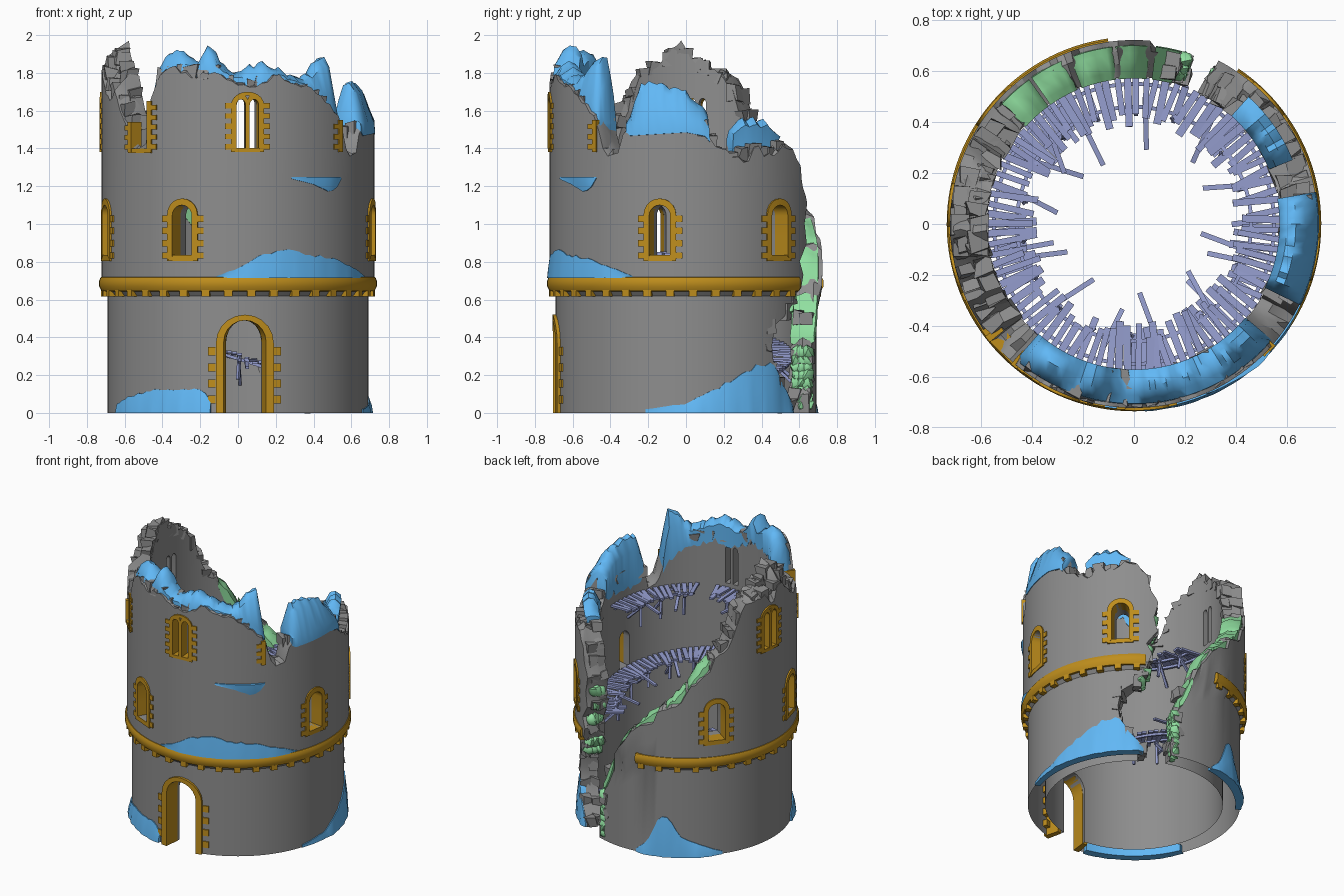
import bpy, bmesh, random
from math import radians, degrees, sin, cos, pi
from mathutils import Vector, Matrix

if "Cube" in bpy.data.objects:
    bpy.data.objects.remove(bpy.data.objects["Cube"])
random.seed(4)
rnd = random.uniform

def material(name, col):
    m = bpy.data.materials.new(name)
    m.diffuse_color = (*col, 1)
    m.use_nodes = True
    m.node_tree.nodes["Principled BSDF"].inputs["Base Color"].default_value = m.diffuse_color
    return m
STONE = material("stone", (0.27, 0.27, 0.27))
ORANGE = material("trim", (0.52, 0.27, 0.012))
BLUE = material("snow", (0.12, 0.48, 0.92))
GREEN = material("moss", (0.28, 0.74, 0.35))
WOOD = material("wood", (0.3, 0.34, 0.62))

def P(a, r, z):                      # cylindrical point, angle in degrees
    return Vector((r * cos(radians(a)), r * sin(radians(a)), z))

def loft(bm, rings, closed=False):   # skin a list of equal closed rings
    vs = [[bm.verts.new(p) for p in ring] for ring in rings]
    n = len(vs[0])
    for i in range(len(vs) if closed else len(vs) - 1):
        a, b = vs[i], vs[(i + 1) % len(vs)]
        for j in range(n):
            k = (j + 1) % n
            bm.faces.new((a[j], a[k], b[k], b[j]))
    if not closed:
        bm.faces.new(vs[0])
        bm.faces.new(vs[-1])

def finish(name, bm, mat=None, angle=30):
    bmesh.ops.recalc_face_normals(bm, faces=bm.faces)
    me = bpy.data.meshes.new(name)
    bm.to_mesh(me)
    bm.free()
    for p in me.polygons:
        p.use_smooth = True
    me.set_sharp_from_angle(angle=radians(angle))
    ob = bpy.data.objects.new(name, me)
    bpy.context.collection.objects.link(ob)
    if mat:
        me.materials.append(mat)
    return ob

def lerp(table, x):
    for (a, u), (b, v) in zip(table, table[1:]):
        if a <= x <= b:
            return u + (v - u) * (x - a) / (b - a)
    return table[-1][1]

RIM = [(0, 1.52), (8, 1.5), (12, 1.4), (18, 1.36), (40, 1.4), (52, 1.43), (62, 1.25), (71, .5), (73, .35),
       (78, .45), (84, .62), (91, .8), (98, .88), (110, 1.0), (120, 1.1), (130, 1.25), (138, 1.37),
       (147, 1.5), (152, 1.65), (160, 1.77), (170, 1.85), (178, 1.9), (184, 1.97), (194, 1.87), (203, 1.8),
       (211, 1.62), (217, 1.5), (219, 1.4), (228, 1.4), (230, 1.66), (236, 1.8), (258, 1.82), (270, 1.74),
       (286, 1.76), (299, 1.72), (312, 1.65), (319, 1.56), (321, 1.4), (330, 1.38), (333, 1.5), (360, 1.52)]
def rim(a):
    return lerp(RIM, a % 360)
def R(z):
    return lerp([(-1, .69), (.62, .69), (.66, .722), (9, .722)], z)
def tilt(a):                         # outer edge of the high left side is lower
    return lerp([(-999, 0), (160, 0), (176, .14), (200, .14), (214, 0), (999, 0)], a % 360)
RI = .577

# Ruined wall: columns around the circle with a ragged top
bm = bmesh.new()
rings, j = [], 0
for i in range(144):
    a = i * 2.5
    if i % 2 == 0:
        j = rnd(-.035, .035)
    h = rim(a) + j
    ho = h - tilt(a)
    prof = [(None, 0)] + [(None, min(z, h * k)) for z, k in ((.62, .6), (.66, .7), (1.2, .85))]
    pts = [P(a, R(z), z) for _, z in prof] + [P(a, R(ho), ho + rnd(-.02, .01))]
    pts += [P(a + rnd(-.8, .8), r, h - tilt(a) * k + rnd(-.02, .03)) for r, k in ((.68, .7), (.63, .2))]
    pts += [P(a, RI, h + rnd(-.03, .01)), P(a, RI, h * .5), P(a, RI, 0)]
    rings.append(pts)
loft(bm, rings, True)
wall = finish("tower_wall", bm, STONE)

# Openings: arch outlines cut through the wall
def arch(w, z0, zt, rise, n=10):
    pts = [(-w, z0), (-w, (z0 + zt - rise) / 2)]
    pts += [(-w * cos(pi * i / n), zt - rise + rise * sin(pi * i / n)) for i in range(n + 1)]
    return pts + [(w, (z0 + zt - rise) / 2), (w, z0)]
def deg(u, r=.71):
    return degrees(u / r)

DOOR, MIDS, TOPS = -87, (141, 195, 246, -11, 43), (174, 274)
cut = bmesh.new()
def cut_arch(a, path):
    loft(cut, [[P(a + deg(u), r, z) for u, z in path] for r in (.5, .8)])
cut_arch(DOOR, arch(.115, -.1, .49, .115))
for a in MIDS:
    cut_arch(a, arch(.056, .835, 1.1, .056))
for a in TOPS:
    for s in (-1, 1):
        cut_arch(a + deg(s * .034), arch(.024, 1.4, 1.665, .03))

# Breach: ragged outline running from the ground to the rim
RIGHT = [(56, -.1), (56, .04), (49, .14), (43, .24), (41, .36), (43, .46), (53, .54), (57, .62),
         (59, .72), (57, .8), (62, .9), (61, 1.0), (63, 1.1), (59, 1.2), (57, 1.3), (50, 1.4), (49, 2.1)]
LEFT = [(72, 2.1), (72, 1.2), (73, .7), (76, .5), (73, .3), (75, .2), (71, .1), (72, -.1)]
loft(cut, [[P(a + rnd(-1.2, 1.2), r, z + rnd(-.02, .02)) for a, z in RIGHT + LEFT] for r in (.5, .6, .645, .685, .8)])
bmesh.ops.triangulate(cut, faces=[f for f in cut.faces if len(f.verts) > 4])
cutter = finish("opening_cutter", cut)
cutter.hide_render = True
mod = wall.modifiers.new("openings", 'BOOLEAN')
mod.object, mod.operation, mod.solver = cutter, 'DIFFERENCE', 'EXACT'
dg = bpy.context.evaluated_depsgraph_get()
wall.data = bpy.data.meshes.new_from_object(wall.evaluated_get(dg))
wall.modifiers.clear()
bpy.data.objects.remove(cutter)
bm = bmesh.new()                     # the underside is open
bm.from_mesh(wall.data)
bmesh.ops.delete(bm, geom=[f for f in bm.faces if all(v.co.z < .001 for v in f.verts)], context='FACES')
bm.to_mesh(wall.data)
bm.free()
wall.data.set_sharp_from_angle(angle=radians(30))

# Loose stones along the rim and the breach edges
def rock(bm, c, size, a):
    m = Matrix.Translation(c) @ Matrix.Rotation(radians(a), 4, 'Z') @ Matrix.Diagonal((*size, 1))
    for v in bmesh.ops.create_cube(bm, size=1, matrix=m)["verts"]:
        v.co += Vector((rnd(-1, 1), rnd(-1, 1), rnd(-1, 1))) * .014
bm = bmesh.new()
for i in range(72):
    a = i * 5 + rnd(-1.5, 1.5)
    if not (48 < a < 140 or 318 < a < 332 or 217 < a < 230):
        for r, k in ((.615, .2), (.672, .7)):
            rock(bm, P(a, r, rim(a) - tilt(a) * k + rnd(-.03, 0)), (rnd(.06, .08), rnd(.04, .08), rnd(.05, .09)), a)
for a, z in RIGHT[1:-1] + LEFT[3:-1]:
    for r in (.605, .66):
        rock(bm, P(a + (1.5 if a > 66 else -1.5), r, max(z, .04)), (.06, rnd(.04, .06), rnd(.05, .08)), a)
finish("broken_stones", bm, STONE)

# Stone string course with dentils
bm = bmesh.new()
prof = [(.68, .64), (.722, .645), (.735, .67), (.735, .70), (.727, .718), (.70, .72)]
loft(bm, [[P(98 + i * 2.65, r, z) for r, z in prof] for i in range(121)])
def cbox(bm, a, w, r0, r1, z0, z1):
    d = deg(w / 2)
    loft(bm, [[P(a + s * d, r, z) for r, z in ((r0, z0), (r1, z0), (r1, z1), (r0, z1))] for s in (-1, 1)])
for i in range(33):
    cbox(bm, 101 + i * 9.7, .042, .67, .725, .615, .65)
finish("string_course", bm, ORANGE)

# Door and window surrounds with quoins
def frame(bm, a, inner, outer, r0, r1):
    loft(bm, [[P(a + deg(u), r0, z), P(a + deg(u), r1, z), P(a + deg(v), r1, y), P(a + deg(v), r0, y)]
              for (u, z), (v, y) in zip(inner, outer)])
def quoins(bm, a, w, z0, z1, n, r, sides=(-1, 1)):
    s = (z1 - z0) / n
    for i in range(n):
        for d in sides:
            cbox(bm, a + deg(d * (w + .009)), .04, r - .03, r + .008, z0 + s * (i + .1), z0 + s * (i + .62))
bm = bmesh.new()
frame(bm, DOOR, arch(.113, 0, .49, .113), arch(.155, 0, .52, .15), .6, .708)
quoins(bm, DOOR, .17, .04, .38, 4, .69)
finish("door_surround", bm, ORANGE)
for i, a in enumerate(MIDS):
    bm = bmesh.new()
    frame(bm, a, arch(.055, .83, 1.1, .055), arch(.085, .805, 1.135, .085), .64, .732)
    cbox(bm, a, .17, .64, .732, .805, .835)
    quoins(bm, a, .088, .81, 1.07, 4, .722)
    finish(f"arched_window_{i}", bm, ORANGE)
for i, a in enumerate(TOPS):
    bm = bmesh.new()
    frame(bm, a, arch(.058, 1.4, 1.68, .05), arch(.085, 1.38, 1.7, .07), .66, .732)
    for s in (-1, 1):
        frame(bm, a + deg(s * .034), arch(.023, 1.4, 1.66, .03), arch(.034, 1.4, 1.685, .03), .66, .73)
    cbox(bm, a, .17, .66, .732, 1.38, 1.402)
    quoins(bm, a, .088, 1.39, 1.66, 5, .722)
    finish(f"twin_window_{i}", bm, ORANGE)
bm = bmesh.new()
for a, s, top in ((224, -1, 1.54), (224, 1, 1.65), (324, -1, 1.55)):   # broken windows
    cbox(bm, a + deg(s * .072), .028, .66, .732, 1.38, top)
    quoins(bm, a, .088, 1.39, top, 3 if top < 1.6 else 5, .722, (s,))
cbox(bm, 224, .17, .66, .732, 1.375, 1.4)
finish("broken_window_frames", bm, ORANGE)

# Snow and moss lying over the rim
def cap(name, crest, mat, outer=.695, drop=.07, step=2.0):
    bm, rings = bmesh.new(), []
    a0, a1 = crest[0][0], crest[-1][0]
    n = max(3, int((a1 - a0) / step))
    for i in range(n + 1):
        a = a0 + (a1 - a0) * i / n
        h, t = rim(a), lerp(crest, a) + rnd(-.012, .012)
        e = 1 if 0 < i < n else .4
        t = max(t, h + .035)
        rings.append([P(a, r, z) for r, z in (
            (.63, h - .05), (RI - .004, h - drop * e * rnd(.7, 1.3)), (RI - .006, h + (t - h) * .6), (.6, t - .01),
            (.635, t + rnd(-.01, .01)), (.672, h + (t - h) * .8), (outer, h + rnd(.02, .04)),
            (outer + .004, h - .035 * e))])
    loft(bm, rings)
    finish(name, bm, mat, 45)
cap("rim_snow_front", [(229, 1.72), (231, 1.84), (236, 1.91), (246, 1.9), (251, 1.85), (255, 1.94), (258, 1.94), (262, 1.83),
                       (270, 1.8), (275, 1.84), (283, 1.85), (289, 1.82), (299, 1.77), (306, 1.79), (309, 1.87),
                       (316, 1.88), (318, 1.75), (320, 1.55)], BLUE, .705)
cap("rim_snow_right", [(334, 1.6), (337, 1.73), (342, 1.76), (348, 1.75), (360, 1.69), (370, 1.6)], BLUE, .722, .1)
cap("rim_snow_back", [(22, 1.5), (25, 1.55), (40, 1.55), (48, 1.47)], BLUE, .66, .06)
for i, (a, b) in enumerate(((75, 83), (85, 96), (97, 111), (113, 125), (126, 138))):
    cap(f"rim_moss_{i}", [(a, rim(a) + .03), ((a + b) / 2, rim((a + b) / 2) + .06), (b, rim(b) + .03)], GREEN, .7, .05)

# Moss clumps on the breach faces
bm = bmesh.new()
spots = [(73.5, .04 + .04 * i) for i in range(8)] + [(57, .62), (58, .78), (60.5, .9), (61, 1.0), (54, .55)]
for a, z in spots:
    for r in (.61, .64, .67):
        m = Matrix.Translation(P(a, r, z)) @ Matrix.Diagonal((rnd(.03, .045), .034, rnd(.035, .05), 1))
        for v in bmesh.ops.create_icosphere(bm, subdivisions=1, radius=1, matrix=m)["verts"]:
            v.co *= 1 + rnd(-.012, .012)
            v.co.z = max(v.co.z, 0)
finish("breach_moss", bm, GREEN, 45)

# Snow drifts against the wall
def drift(name, heights, z0, r, d):
    bm, rings = bmesh.new(), []
    a0, a1 = heights[0][0], heights[-1][0]
    n = int((a1 - a0) / 2.5)
    for i in range(n + 1):
        a = a0 + (a1 - a0) * i / n
        h = lerp(heights, a) * rnd(.92, 1.05)
        e = d * min(1, abs(h) / .08) * rnd(.85, 1.15)
        rings.append([P(a, q, z0 + h * k) for q, k in ((r - .03, 0), (r + e, 0), (r + e * .75, .5),
                                                       (r + .006, 1), (r - .03, 1))])
    loft(bm, rings)
    finish(name, bm, BLUE, 45)
drift("ledge_snow", [(261, .01), (272, .06), (280, .12), (291, .15), (303, .12), (316, .1), (328, .05), (337, .01)], .715, .722, .015)
drift("wall_snow", [(293, -.01), (303, -.04), (312, -.08), (316, -.06), (319, -.01)], 1.25, .722, .02)
drift("ground_snow_front", [(203, .05), (215, .09), (235, .13), (247, .12), (254, .13), (258, .06)], 0, .69, .025)
drift("ground_snow_right", [(-18, .02), (0, .05), (20, .17), (32, .25), (40, .28), (46, .18), (55, .03)], 0, .69, .025)
drift("ground_snow_back", [(97, .02), (104, .1), (110, .26), (116, .28), (121, .15), (131, .09), (145, .02)], 0, .69, .03)

# Remains of the wooden galleries: radial boards, beams and hanging posts
def beam(bm, p, q, w, t):
    d = q - p
    rot = d.to_track_quat('X', 'Z').to_matrix().to_4x4()
    bmesh.ops.create_cube(bm, size=1, matrix=Matrix.Translation((p + q) / 2) @ rot @ Matrix.Diagonal((d.length, w, t, 1)))
def gallery(name, a0, a1, z0, z1):
    bm = bmesh.new()
    n = int((a1 - a0) / 4)
    for i in range(n + 1):
        a, z = a0 + 4 * i, z0 + (z1 - z0) * i / n
        r = rnd(.38, .45)
        beam(bm, P(a + rnd(-.5, .5), .575, z), P(a + rnd(-2.5, 2.5), r, z + rnd(-.02, .01)), rnd(.022, .032), .014)
        if i < n:
            for q in (.46, .55):
                beam(bm, P(a, q, z - .016), P(a + 4.3, q, z - .016 + (z1 - z0) / n), .015, .016)
        if i % 5 == 2:
            beam(bm, P(a, .575, z - .15), P(a, .43, z - .02), .016, .016)
            beam(bm, P(a, .45, z), P(a + 1, .44, z - rnd(.1, .18)), .016, .016)
        if i % 8 == 3:
            beam(bm, P(a, .5, z - .01), P(a + rnd(-12, 12), rnd(.26, .34), z - rnd(.02, .07)), .02, .014)
    finish(name, bm, WOOD)
gallery("lower_gallery", 41, 150, .18, .45)
gallery("middle_gallery", 270, 408, .95, .76)
gallery("middle_gallery_left", 120, 200, .72, .85)
gallery("upper_gallery", 180, 284, 1.33, 1.37)
gallery("upper_gallery_right", 298, 362, 1.37, 1.33)
